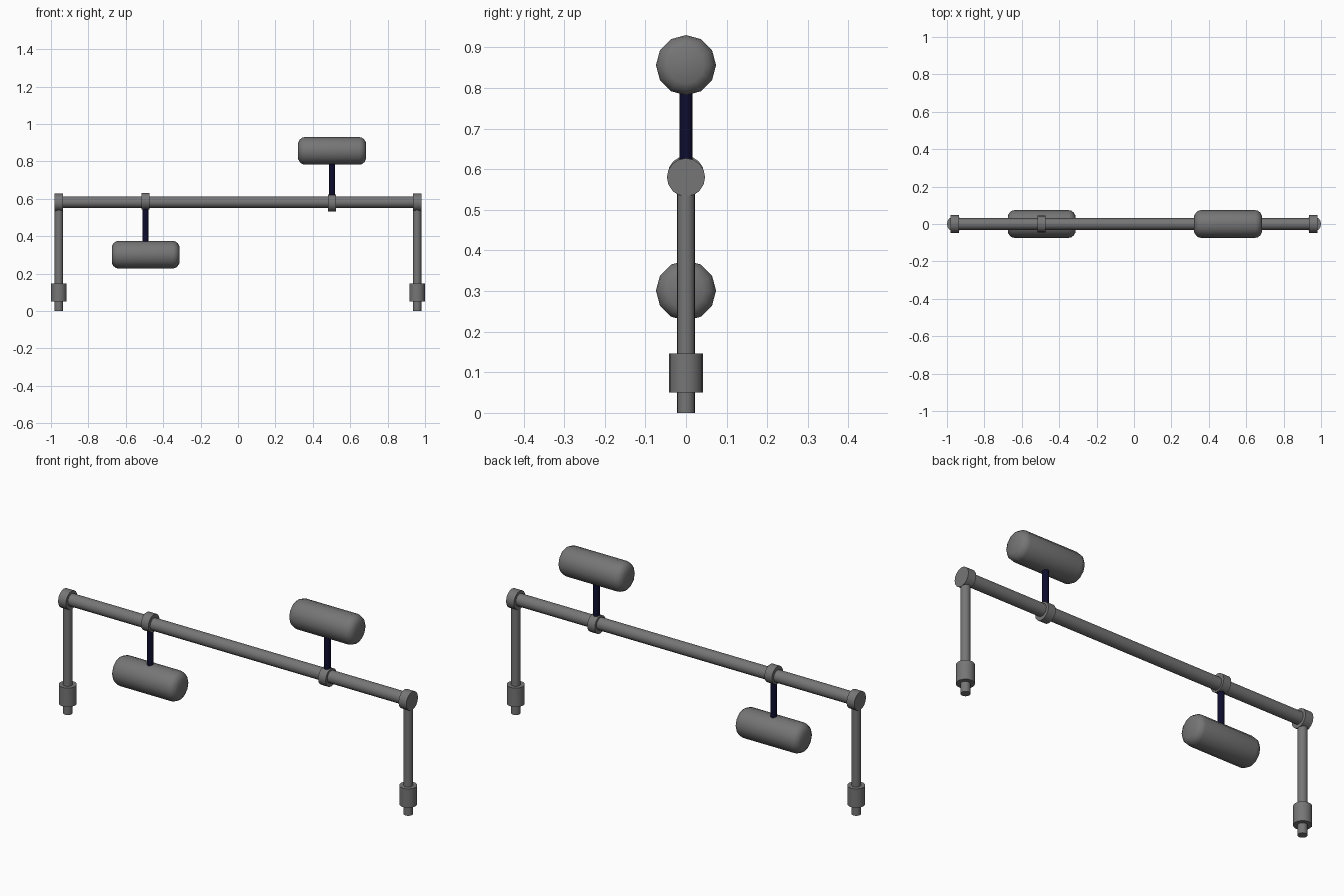
import bpy
import bmesh
from math import radians, pi, sin, cos
from mathutils import Matrix

cube = bpy.data.objects.get("Cube")
if cube:
    bpy.data.objects.remove(cube)


def material(name, color):
    mat = bpy.data.materials.new(name)
    mat.use_nodes = True
    mat.diffuse_color = color
    bsdf = next(n for n in mat.node_tree.nodes if n.type == "BSDF_PRINCIPLED")
    bsdf.inputs["Base Color"].default_value = color
    return mat


grey = material("grey metal", (0.18, 0.18, 0.18, 1))
navy = material("dark navy", (0.004, 0.004, 0.028, 1))


def lathe(name, profile, location, along_x=False, sides=16, mat=grey, angle=40):
    """Revolve (radius, height) pairs around z, or around x, and cap both ends."""
    bm = bmesh.new()
    rings = []
    for radius, height in profile:
        steps = [2 * pi * i / sides for i in range(sides)]
        rings.append([bm.verts.new((radius * cos(a), radius * sin(a), height)) for a in steps])
    for low, high in zip(rings, rings[1:]):
        for i in range(sides):
            j = (i + 1) % sides
            bm.faces.new((low[i], low[j], high[j], high[i]))
    bm.faces.new(rings[0][::-1])
    bm.faces.new(rings[-1])
    if along_x:
        bm.transform(Matrix.Rotation(pi / 2, 4, "Y"))
    mesh = bpy.data.meshes.new(name)
    bm.to_mesh(mesh)
    bm.free()
    mesh.materials.append(mat)
    obj = bpy.data.objects.new(name, mesh)
    obj.location = location
    bpy.context.collection.objects.link(obj)
    bpy.ops.object.select_all(action="DESELECT")
    obj.select_set(True)
    bpy.context.view_layer.objects.active = obj
    bpy.ops.object.shade_smooth_by_angle(angle=radians(angle))
    return obj


def cylinder(name, radius, start, end, location, **options):
    return lathe(name, [(radius, start), (radius, end)], location, **options)


BAR_Z = 0.582
LEG_X = 0.958

# Crossbar
cylinder("crossbar", 0.031, -0.95, 0.95, (0, 0, BAR_Z), along_x=True)

# Legs, foot sleeves and end caps
for side, s in (("right", -1), ("left", 1)):
    x = s * LEG_X
    cylinder(side + "_leg", 0.022, 0, BAR_Z, (x, 0, 0))
    cylinder(side + "_foot_sleeve", 0.042, 0.05, 0.146, (x, 0, 0))
    cylinder(side + "_end_cap", 0.047, -0.022, 0.022, (x, 0, BAR_Z - 0.002), along_x=True)

# Rounded drums, each on a thin rod from a collar on the crossbar
half, radius = 0.181, 0.074
end = [(0.045, half), (0.061, half - 0.009), (0.071, half - 0.022), (radius, half - 0.036)]
drum_profile = [(r, -h) for r, h in end] + [(r, h) for r, h in reversed(end)]
for side, x, collar_z, drum_z in (("right", -0.494, 0.587, 0.301), ("left", 0.503, 0.577, 0.856)):
    cylinder(side + "_collar", 0.045, -0.021, 0.021, (x, 0, collar_z), along_x=True)
    low, high = sorted((BAR_Z, drum_z))
    cylinder(side + "_rod", 0.016, low, high, (x, 0, 0), sides=12, mat=navy)
    lathe(side + "_drum", drum_profile, (x, 0, drum_z), along_x=True, sides=12, angle=50)
